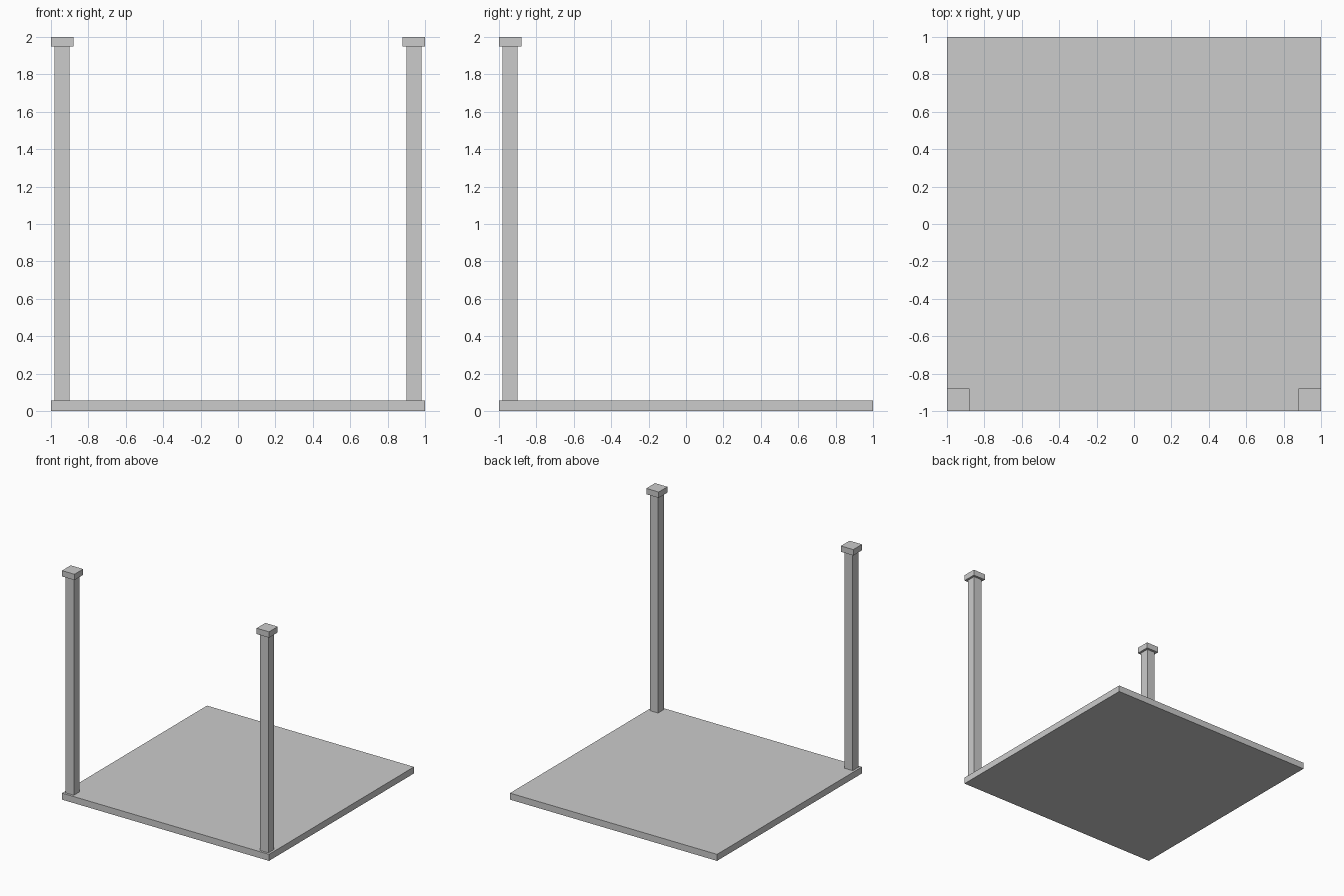
import bpy

if "Cube" in bpy.data.objects:
    bpy.data.objects.remove(bpy.data.objects["Cube"])


def box(name, x, y, z0, z1, sx, sy):
    """Axis-aligned box between heights z0 and z1."""
    bpy.ops.mesh.primitive_cube_add(size=1, location=(x, y, (z0 + z1) / 2))
    obj = bpy.context.object
    obj.name = name
    obj.scale = (sx, sy, z1 - z0)
    bpy.ops.object.transform_apply(location=False, rotation=False, scale=True)
    return obj


BASE_TOP = 0.057
CAP_BOTTOM = 1.949
HEIGHT = 2.0
INSET = 0.94

# Floor slab
box("floor_slab", 0, 0, 0, BASE_TOP, 2, 2)

# Two front corner posts with square caps
for side, sign in (("left", -1), ("right", 1)):
    x = sign * INSET
    box(f"{side}_post", x, -INSET, BASE_TOP, CAP_BOTTOM, 0.08, 0.08)
    box(f"{side}_post_cap", x, -INSET, CAP_BOTTOM, HEIGHT, 0.12, 0.12)
